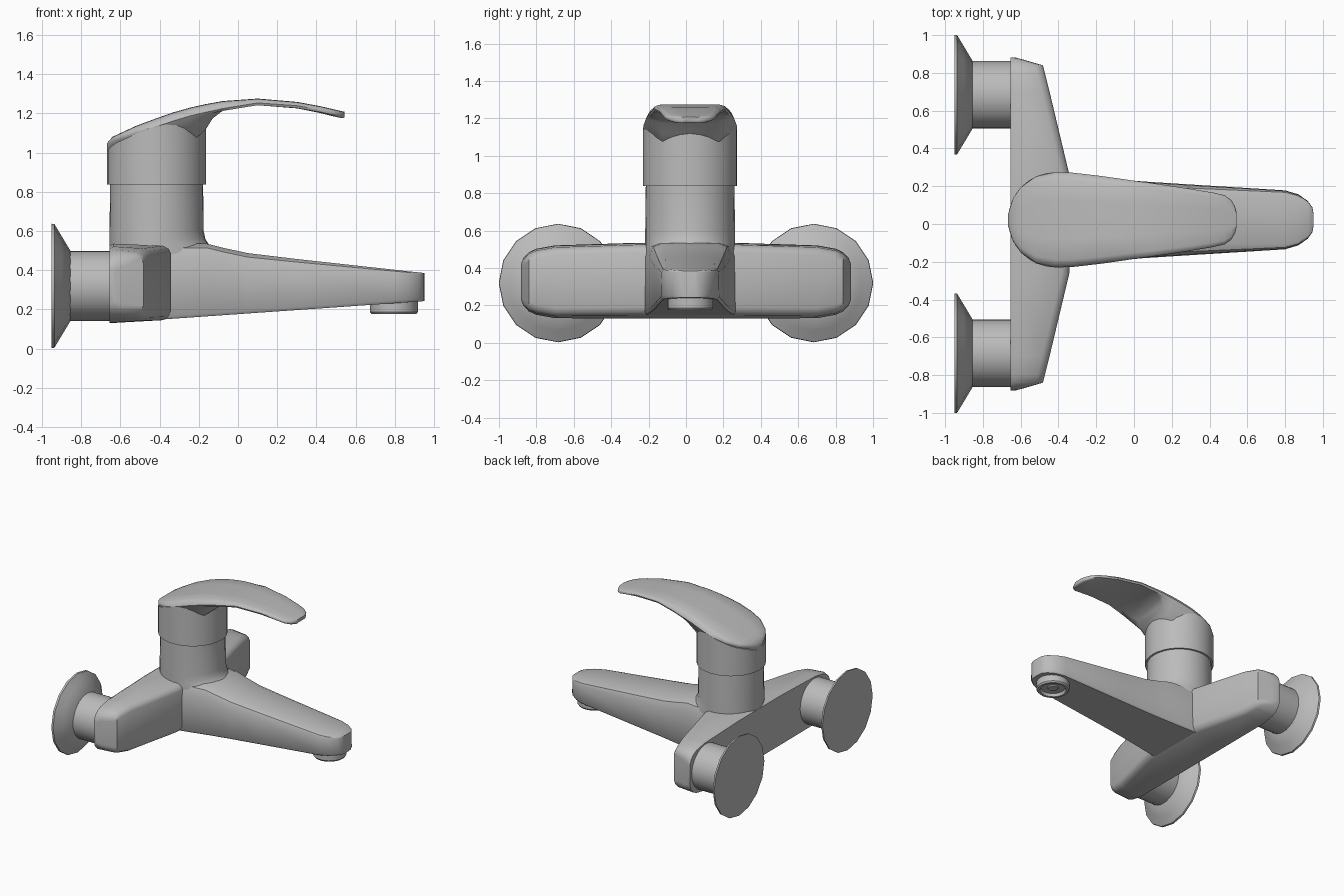
import bpy, bmesh, math
from mathutils import Vector

cube = bpy.data.objects.get("Cube")
if cube:
    bpy.data.objects.remove(cube, do_unlink=True)

metal = bpy.data.materials.new("satin grey metal")
metal.use_nodes = True
grey = (0.5, 0.5, 0.5, 1)
metal.diffuse_color = grey
metal.node_tree.nodes["Principled BSDF"].inputs["Base Color"].default_value = grey

CY = 0.022               # sideways centre of column, handle and spout
CX = -0.415              # column axis


def loft(name, rings, angle=35):
    """Skin a row of equal-length closed rings and cap both ends."""
    bm = bmesh.new()
    rows = [[bm.verts.new(p) for p in ring] for ring in rings]
    n = len(rows[0])
    for a, b in zip(rows, rows[1:]):
        for i in range(n):
            j = (i + 1) % n
            bm.faces.new((a[i], a[j], b[j], b[i]))
    bm.faces.new(rows[0])
    bm.faces.new(rows[-1])
    bmesh.ops.recalc_face_normals(bm, faces=bm.faces)
    mesh = bpy.data.meshes.new(name)
    bm.to_mesh(mesh)
    bm.free()
    mesh.shade_smooth()
    mesh.set_sharp_from_angle(angle=math.radians(angle))
    mesh.materials.append(metal)
    obj = bpy.data.objects.new(name, mesh)
    bpy.context.collection.objects.link(obj)
    return obj


def circle(centre, radius, axis, sides):
    """Ring of points around the x or z axis."""
    c = Vector(centre)
    pts = []
    for i in range(sides):
        a = math.tau * i / sides
        u, v = radius * math.cos(a), radius * math.sin(a)
        pts.append(c + (Vector((0, u, v)) if axis == "x" else Vector((u, v, 0))))
    return pts


def lerp_table(table, x):
    """Piecewise linear lookup in (x, value) pairs."""
    for (x0, v0), (x1, v1) in zip(table, table[1:]):
        if x <= x1:
            return v0 + (v1 - v0) * max(0, x - x0) / (x1 - x0)
    return table[-1][1]


def underside(x):
    return 0.13 + 0.07 * (x + 0.655)


# Wall flanges and inlet pipes
for side, label in ((1, "left"), (-1, "right")):
    y = side * 0.684
    loft(label + "_wall_flange",
         [circle((x, y, 0.32), r, "x", 16) for x, r in
          ((-0.95, 0.317), (-0.936, 0.315), (-0.9, 0.255), (-0.855, 0.18))])
    loft(label + "_inlet_pipe",
         [circle((x, y, 0.32), 0.178, "x", 32) for x in (-0.87, -0.64)])

# Crossbar: half-profile of (y, front x, low z, high z), mirrored
half = [(0.882, -0.63, 0.23, 0.42), (0.87, -0.585, 0.2, 0.455),
        (0.84, -0.482, 0.168, 0.485), (0.8, -0.472, 0.15, 0.503),
        (0.7, -0.447, 0.132, 0.521), (0.26, -0.342, 0.13, 0.535)]
stations = [(-y, f, lo, hi) for y, f, lo, hi in half] + half[::-1]
rings = []
for y, front, lo, hi in stations:
    c = min(0.04, (front + 0.655) * 0.4)
    rise = underside(front) - 0.13
    rings.append([(-0.655, y, lo), (front - c, y, lo + rise * 0.7),
                  (front - c * 0.3, y, lo + rise + c * 0.3), (front, y, lo + rise + c),
                  (front, y, hi - c - 0.01), (front - c * 0.3, y, hi - c * 0.4 - 0.01),
                  (front - c, y, hi - 0.01), (-0.635, y, hi), (-0.655, y, hi - 0.012)])
loft("crossbar", rings, 40)

# Spout: (x, half width, top z)
rings = []
for x, w, top in ((-0.4, 0.245, 0.535), (-0.34, 0.242, 0.535), (-0.16, 0.222, 0.535),
                  (-0.08, 0.214, 0.515), (0.05, 0.203, 0.487), (0.3, 0.187, 0.457),
                  (0.8, 0.156, 0.402), (0.87, 0.135, 0.394), (0.92, 0.1, 0.389),
                  (0.945, 0.065, 0.386), (0.95, 0.035, 0.385)):
    low = underside(x)
    soft = min(0.07, 0.35 * w) * lerp_table(((0, 1), (0.95, 0.35)), x)
    edge = [(w - 0.012, low), (w, low + 0.015), (w * 0.98, top - soft),
            (w * 0.98 - soft * 0.3, top - soft * 0.3), (w * 0.98 - soft, top)]
    rings.append([(x, CY + a, z) for a, z in edge]
                 + [(x, CY - a, z) for a, z in edge[::-1]])
loft("spout", rings, 40)

# Aerator with recessed outlet
loft("aerator", [circle((0.795, CY, z), r, "z", 24) for r, z in
                 ((0.122, 0.26), (0.122, 0.187), (0.114, 0.176), (0.096, 0.176),
                  (0.088, 0.198), (0.04, 0.198), (0.035, 0.19))])

# Column, flared forward into the spout
rings = []
for z, r, flare in ((0.3, 0.24, 0.3), (0.5, 0.24, 0.25), (0.535, 0.24, 0.1),
                    (0.56, 0.24, 0.035), (0.6, 0.24, 0.0), (0.85, 0.237, 0.0)):
    ring = circle((CX, CY, z), r, "z", 32)
    for p in ring:
        p.x += max(0, p.x - CX) * flare
    rings.append(ring)
loft("column", rings)

# Handle: crown height and half width along x
crown = ((-0.67, 1.045), (-0.64, 1.08), (-0.5, 1.145), (-0.3, 1.215), (-0.2, 1.24),
         (-0.08, 1.262), (0.1, 1.275), (0.3, 1.258), (0.42, 1.236), (0.54, 1.208))

base = circle((CX, CY, 0.838), 0.252, "z", 32)
rim = [Vector((p.x, p.y, lerp_table(crown, p.x) - 0.04)) for p in base]
loft("handle_base", [base, rim])

# Lever: (x, half width, depth below crown)
rings = []
for x, w, depth in ((-0.667, 0.03, 0.05), (-0.64, 0.115, 0.06), (-0.6, 0.172, 0.1),
                    (-0.52, 0.23, 0.15), (-0.42, 0.252, 0.2), (-0.33, 0.25, 0.2),
                    (-0.24, 0.24, 0.18), (-0.165, 0.231, 0.13), (-0.13, 0.226, 0.08),
                    (-0.08, 0.219, 0.05), (0.0, 0.207, 0.035), (0.1, 0.194, 0.033),
                    (0.3, 0.164, 0.033), (0.42, 0.144, 0.035), (0.48, 0.13, 0.036),
                    (0.515, 0.105, 0.036), (0.535, 0.07, 0.034), (0.543, 0.04, 0.025)):
    top = lerp_table(crown, x)
    lip = lerp_table(((-0.66, 0.015), (-0.4, 0.045), (-0.1, 0.04), (0.1, 0.022), (0.54, 0.016)), x)
    under = 0.62 if x < -0.1 else 0.8
    edge = [(w * under, top - depth), (w * 0.97, top - lip - 0.012), (w, top - lip),
            (w * 0.96, top - lip * 0.45), (w * 0.84, top - 0.002), (w * 0.4, top)]
    rings.append([(x, CY + a, z) for a, z in edge]
                 + [(x, CY - a, z) for a, z in edge[::-1]])
loft("lever", rings, 50)
